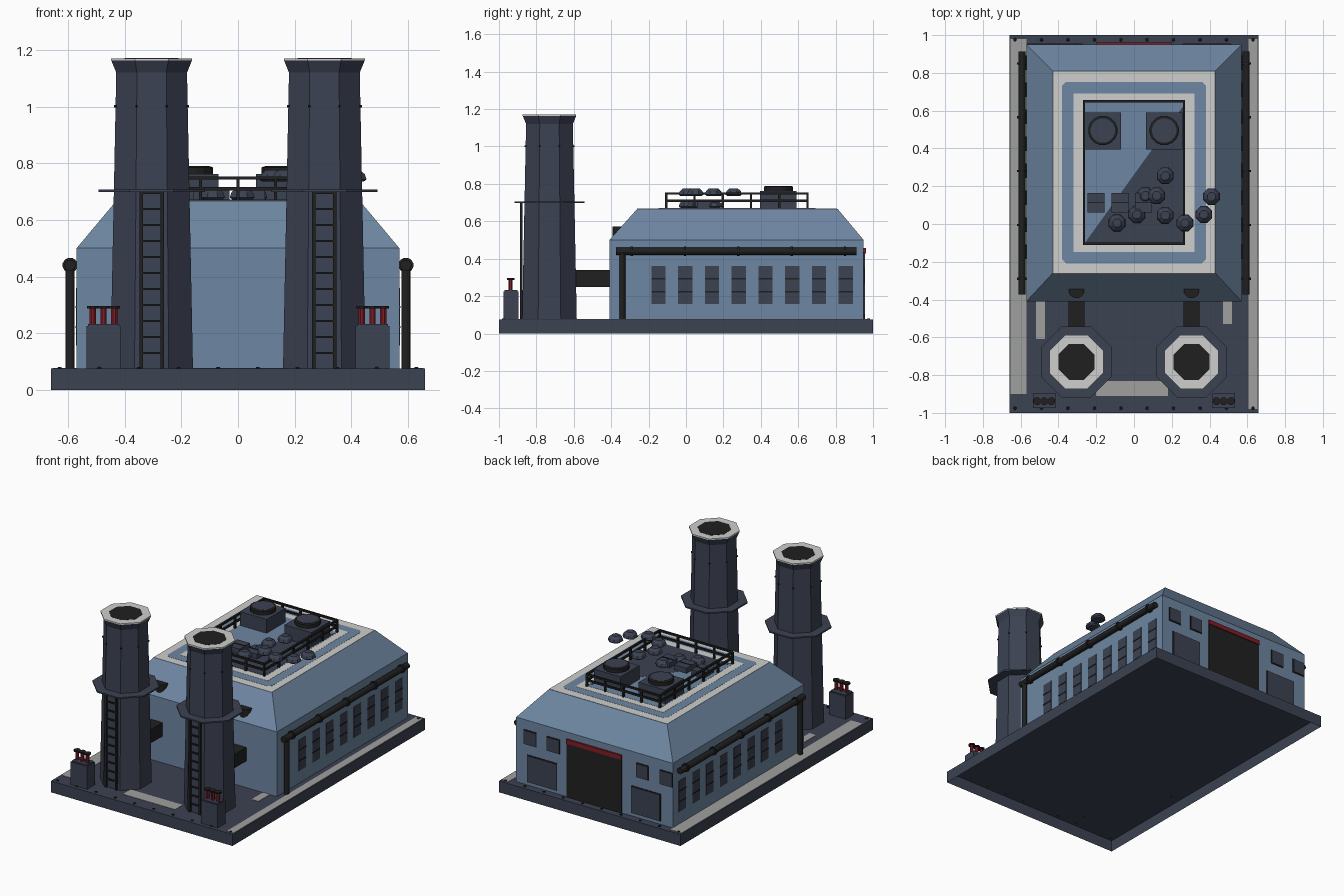
import bpy, bmesh, math
from mathutils import Vector

cube = bpy.data.objects.get("Cube")
if cube:
    bpy.data.objects.remove(cube)


def material(name, rgb):
    m = bpy.data.materials.new(name)
    m.use_nodes = True
    m.diffuse_color = (*rgb, 1)
    m.node_tree.nodes["Principled BSDF"].inputs["Base Color"].default_value = (*rgb, 1)
    return m


BLUE = material("steel blue", (.155, .24, .36))
SLATE = material("dark slate", (.045, .054, .085))
GREY = material("pale grey", (.62, .62, .61))
CONCRETE = material("worn concrete", (.35, .35, .345))
BLACK = material("soot black", (.0145, .0145, .0145))
RED = material("signal red", (.22, .012, .02))


def finish(name, bm, mat):
    bmesh.ops.recalc_face_normals(bm, faces=bm.faces)
    mesh = bpy.data.meshes.new(name)
    bm.to_mesh(mesh)
    bm.free()
    mesh.materials.append(mat)
    ob = bpy.data.objects.new(name, mesh)
    bpy.context.collection.objects.link(ob)
    return ob


def loft(name, rings, mat, floor=True):
    """Skin a stack of closed point rings; cap the top and, if wanted, the floor."""
    bm = bmesh.new()
    loops = [[bm.verts.new(p) for p in ring] for ring in rings]
    n = len(loops[0])
    for a, b in zip(loops, loops[1:]):
        for i in range(n):
            bm.faces.new((a[i], a[(i + 1) % n], b[(i + 1) % n], b[i]))
    if floor:
        bm.faces.new(loops[0])
    bm.faces.new(loops[-1])
    return finish(name, bm, mat)


def rect(x0, x1, y0, y1, z):
    return [(x0, y0, z), (x1, y0, z), (x1, y1, z), (x0, y1, z)]


def box(name, x, y, z, mat, floor=True):
    """Box from (min, max) pairs."""
    return loft(name, [rect(*x, *y, h) for h in z], mat, floor)


def prism(name, x, y, profile, mat, n=8):
    """Flat-fronted n-gon tower from (apothem, height) pairs."""
    rings = []
    for r, z in profile:
        c = r / math.cos(math.pi / n)
        rings.append([(x + c * math.cos((i + .5) * math.tau / n),
                       y + c * math.sin((i + .5) * math.tau / n), z) for i in range(n)])
    return loft(name, rings, mat)


def rod(name, a, b, r, mat, n=12):
    a, b = Vector(a), Vector(b)
    ob = prism(name, 0, 0, [(r, 0), (r, (b - a).length)], mat, n)
    ob.location = a
    ob.rotation_euler = (b - a).to_track_quat('Z', 'Y').to_euler()
    return ob


# Hollow ground slab with worn strips and edge bolts
G = .075
box("base_slab", (-.66, .66), (-1, 1), (0, G), SLATE, floor=False)
for x, y in [((-.655, -.57), (-.9, .98)), ((.605, .655), (-.98, .98)),
             ((-.52, -.47), (-.61, -.4)), ((.47, .52), (-.53, -.4)),
             ((-.2, .18), (-.91, -.83))]:
    box("worn_strip", x, y, (G, G + .002), CONCRETE, floor=False)
for i in range(10):
    for y in (-.975, .975):
        prism("slab_bolt", -.63 + .14 * i, y, [(.008, G), (.006, G + .005)], BLACK, 6)

# Hall with hipped roof
loft("hall", [rect(-.57, .57, -.41, .95, G), rect(-.57, .57, -.41, .95, .5),
              rect(-.43, .43, -.26, .81, .667)], BLUE, floor=False)

# Stepped roof plates
R = .667
for k, (hx, hy, mat) in enumerate([(.43, .535, GREY), (.38, .48, BLUE),
                                   (.32, .42, GREY), (.27, .375, BLUE)]):
    c = .02 if k == 1 else .0005
    outline = [(hx, -hy + c), (hx, hy - c), (hx - c, hy), (c - hx, hy),
               (-hx, hy - c), (-hx, c - hy), (c - hx, -hy), (hx - c, -hy)]
    loft("roof_plate", [[(x, y + .272, z) for x, y in outline]
                        for z in (R + .001 * k, R + .001 * k + .001)], mat)
R += .004
loft("roof_dark_patch", [[(-.26, -.1, z), (.265, -.1, z), (.265, .63, z)]
                         for z in (R, R + .001)], SLATE)

# Roof railing
X, Y0, Y1, W = .265, -.105, .65, .006
for z in (.71, .748):
    for s in (-1, 1):
        box("side_rail", (s * X - W, s * X + W), (Y0, Y1), (z - W, z + W), BLACK)
    for y in (Y0, Y1):
        box("end_rail", (-X, X), (y - W, y + W), (z - W, z + W), BLACK)
posts = [(s * X, Y0 + (Y1 - Y0) * i / 5) for s in (-1, 1) for i in range(6)]
posts += [(X * i / 2, y) for i in (-1, 0, 1) for y in (Y0, Y1)]
for x, y in posts:
    box("rail_post", (x - W, x + W), (y - W, y + W), (R - .002, .748), BLACK)

# Roof fans
for x in (-.165, .16):
    box("fan_housing", (x - .097, x + .097), (.395, .59), (R, .762), SLATE)
    prism("fan_ring", x, .495, [(.077, .762), (.077, .785), (.07, .788)], BLACK, 16)
    prism("fan_disc", x, .495, [(.064, .788), (.064, .79)], SLATE, 16)

# Roof hatches and round vents
for x in (-.2, -.075, .05):
    box("roof_hatch", (x - .045, x + .045), (.06, .165), (R, .705), SLATE)
    box("hatch_seam", (x - .045, x + .045), (.11, .116), (.705, .708), BLACK)
vents = [(.165, .255, .735), (.12, .15, .735), (.165, .045, .735), (.27, .005, .735),
         (.37, .05, .735), (.41, .145, .735), (-.09, .005, R), (.015, .05, R), (.06, .15, R)]
for x, y, z in vents:
    prism("round_vent", x, y, [(.034, z), (.044, z + .008), (.038, z + .026), (.022, z + .041)], SLATE)

# Chimneys, mirrored left and right
for s in (-1, 1):
    cx, cy = s * .305, -.73
    prism("chimney", cx, cy, [(.146, G), (.125, 1.12), (.142, 1.162)], SLATE)
    prism("chimney_rim", cx, cy, [(.143, 1.162), (.143, 1.17), (.095, 1.17)], GREY)
    prism("chimney_mouth", cx, cy, [(.095, 1.17), (.095, 1.171)], BLACK)
    prism("chimney_platform", cx, cy, [(.188, .698), (.188, .707)], SLATE)
    for i in range(8):
        a = (i + .5) * math.tau / 8
        prism("chimney_bolt", cx + .138 * math.cos(a), cy + .138 * math.sin(a),
              [(.005, .997), (.005, 1.005)], BLACK, 6)
    # Ladder
    for d in (-.037, .037):
        box("ladder_rail", (cx + d - .006, cx + d + .006), (-.888, -.874), (G, .7), BLACK)
    for i in range(11):
        z = .13 + .0565 * i
        box("ladder_rung", (cx - .037, cx + .037), (-.885, -.876), (z - .004, z + .004), BLACK)
    # Flue duct and roof vent
    box("flue_duct", (cx - .043, cx + .043), (-.61, -.4), (.25, .34), BLACK)
    prism("slope_vent", cx, -.352, [(.04, .515), (.04, .572)], BLACK, 12)

    # Pump cabinet
    px = s * .475
    box("pump_cabinet", (px - .06, px + .06), (-.975, -.895), (G, .225), SLATE)
    box("cabinet_lid", (px - .055, px + .055), (-.97, -.9), (.225, .232), SLATE)
    for d in (-.038, 0, .038):
        prism("pump_column", px + d, -.938, [(.011, .23), (.011, .288)], RED)
        prism("pump_cap", px + d, -.938, [(.02, .287), (.02, .296)], BLACK)

    # Wall pipe with flanges
    wx = s * .593
    rod("wall_pipe", (wx, -.373, .44), (wx, .912, .44), .019, BLACK)
    rod("down_pipe", (wx, -.34, G), (wx, -.34, .44), .016, BLACK)
    for i in range(5):
        y = -.29 + .285 * i
        rod("pipe_flange", (wx, y - .006, .44), (wx, y + .006, .44), .026, BLACK)

    # Side windows
    face = sorted((s * .569, s * .572))
    trim = sorted((s * .571, s * .574))
    for i in range(8):
        y = -.147 + .143 * i
        box("side_window", face, (y - .038, y + .038), (.157, .36), SLATE)
        for z in (.222, .292):
            box("window_bar", trim, (y - .038, y + .038), (z - .004, z + .004), BLACK)

# Rear wall: gate, lintel, shutters and windows
box("rear_gate", (-.2, .2), (.949, .956), (G, .428), BLACK)
box("gate_lintel", (-.2, .2), (.949, .962), (.428, .457), RED)
for x in (-.375, .38):
    box("shutter_frame", (x - .108, x + .108), (.949, .953), (.095, .275), BLACK)
    box("rear_shutter", (x - .102, x + .102), (.95, .956), (.101, .269), SLATE)
for x in (-.522, -.35, .3, .468):
    box("window_frame", (x - .047, x + .047), (.949, .953), (.34, .436), BLACK)
    box("rear_window", (x - .041, x + .041), (.95, .956), (.346, .43), SLATE)
